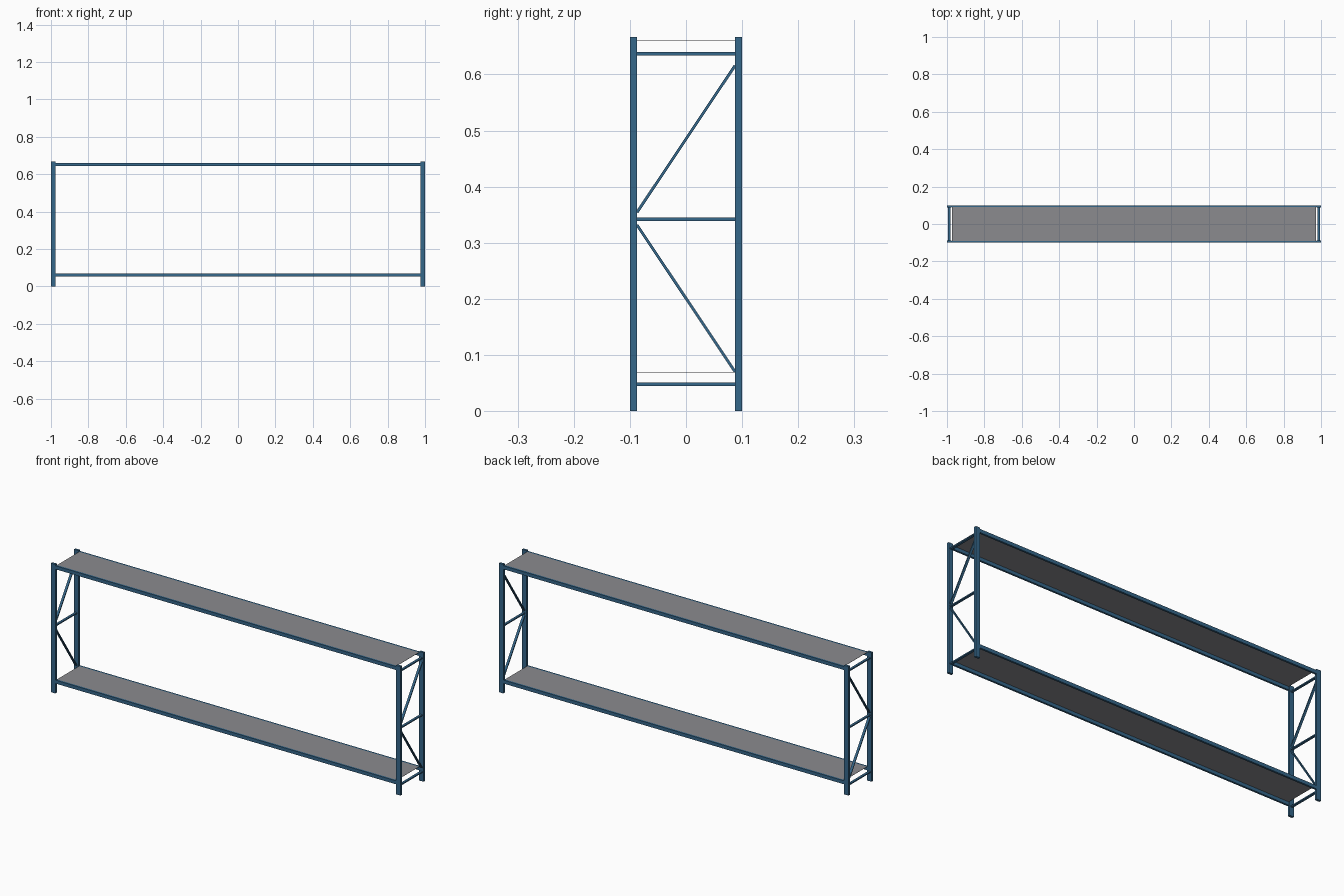
import bpy, math

if "Cube" in bpy.data.objects:
    bpy.data.objects.remove(bpy.data.objects["Cube"])


def material(name, rgb):
    m = bpy.data.materials.new(name)
    m.diffuse_color = (*rgb, 1)
    m.use_nodes = True
    m.node_tree.nodes["Principled BSDF"].inputs["Base Color"].default_value = m.diffuse_color
    return m


BLUE = material("steel_blue", (0.036, 0.135, 0.255))
GREY = material("shelf_grey", (0.26, 0.26, 0.275))


def box(name, centre, size, mat, tilt=0.0):
    """Box with given centre and size, tilted about the x axis."""
    bpy.ops.mesh.primitive_cube_add(size=1, location=centre)
    ob = bpy.context.object
    ob.name = name
    ob.scale = size
    ob.rotation_euler = (tilt, 0, 0)
    ob.data.materials.append(mat)
    return ob


def strut(name, x, start, end, depth, thick):
    """Straight brace in the yz plane from start to end."""
    dy, dz = end[0] - start[0], end[1] - start[1]
    centre = (x, (start[0] + end[0]) / 2, (start[1] + end[1]) / 2)
    box(name, centre, (depth, math.hypot(dy, dz), thick), BLUE, math.atan2(dz, dy))


HEIGHT = 0.667
POST_X, POST_Y = 0.025, 0.0125      # post section
PX, PY = 1 - POST_X / 2, 0.1 - POST_Y / 2
INNER = 0.1 - POST_Y

for side, sx in (("left", -1), ("right", 1)):
    # upright posts
    for face, sy in (("front", -1), ("back", 1)):
        box(f"{side}_{face}_post", (sx * PX, sy * PY, HEIGHT / 2),
            (POST_X, POST_Y, HEIGHT), BLUE)
    # horizontal and diagonal end braces
    for level, z in (("lower", 0.048), ("middle", 0.342), ("upper", 0.637)):
        strut(f"{side}_{level}_crossbar", sx * PX, (-INNER, z), (INNER, z), 0.0125, 0.006)
    strut(f"{side}_upper_diagonal", sx * PX, (-INNER, 0.354), (INNER, 0.616), 0.0125, 0.005)
    strut(f"{side}_lower_diagonal", sx * PX, (-INNER, 0.332), (INNER, 0.070), 0.0125, 0.005)

for level, top in (("lower", 0.0695), ("upper", 0.6605)):
    # long beams between the posts
    for face, sy in (("front", -1), ("back", 1)):
        box(f"{level}_{face}_beam", (0, sy * (0.1 - 0.005), top - 0.009),
            (2 * (1 - POST_X), 0.01, 0.018), BLUE)
    # thin shelf panel
    box(f"{level}_shelf", (0, 0, top - 0.0005), (1.945, 0.18, 0.001), GREY)
